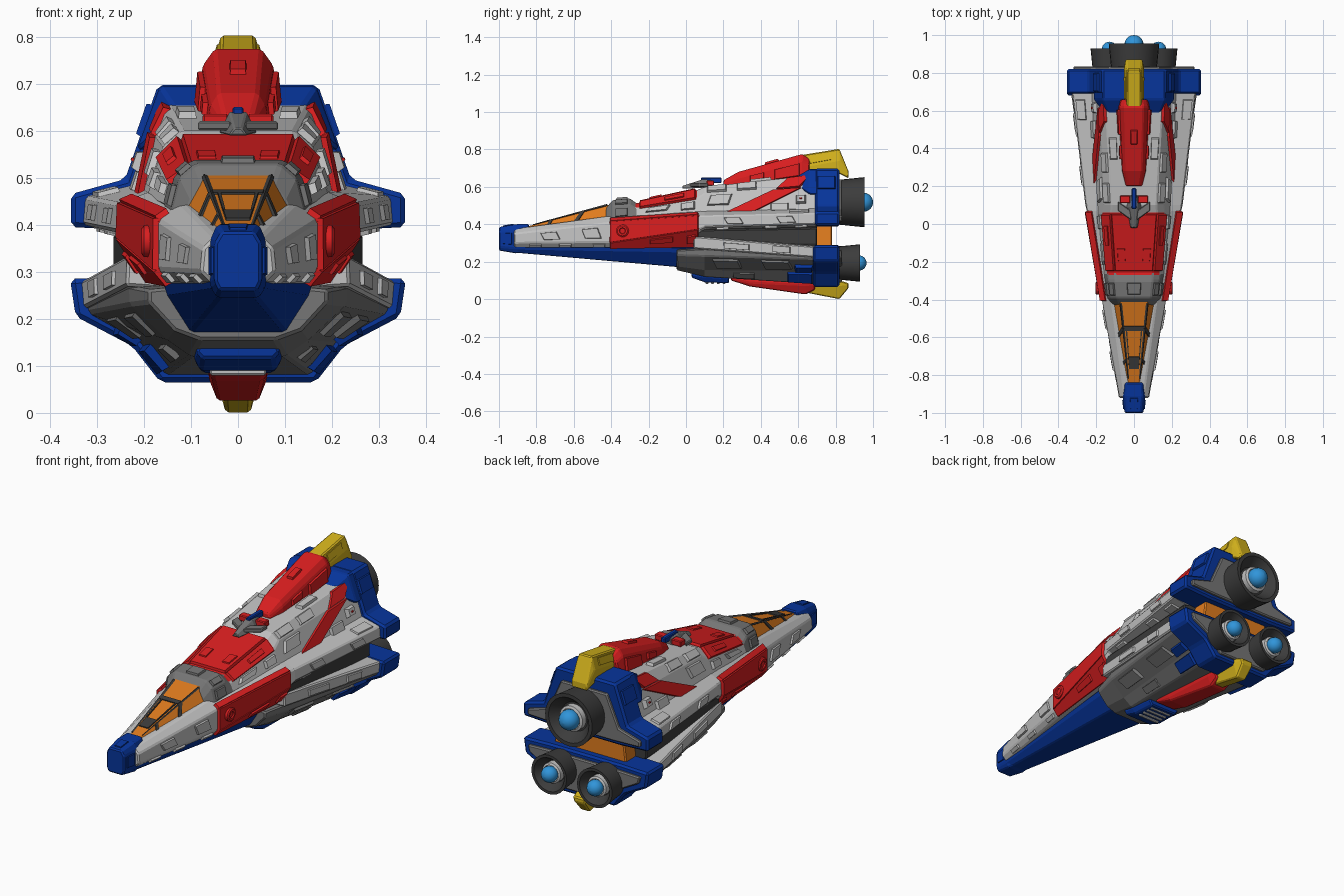
import bpy, bmesh, math
from mathutils import Vector

if "Cube" in bpy.data.objects:
    bpy.data.objects.remove(bpy.data.objects["Cube"])

COL = {"white": (.54, .54, .54), "grey": (.18, .18, .18), "charcoal": (.045, .045, .045),
       "red": (.69, .013, .014), "blue": (.002, .035, .33), "yellow": (.66, .45, .012),
       "orange": (.74, .2, .013), "glow_blue": (.03, .3, .7)}
ORDER = list(COL)
MATS = []
for n, c in COL.items():
    m = bpy.data.materials.new(n)
    m.diffuse_color = (*c, 1)
    m.use_nodes = True
    m.node_tree.nodes["Principled BSDF"].inputs["Base Color"].default_value = m.diffuse_color
    MATS.append(m)


def finish(name, bm, bevel=0.0, mirror=False):
    bmesh.ops.recalc_face_normals(bm, faces=bm.faces)
    me = bpy.data.meshes.new(name)
    bm.to_mesh(me)
    bm.free()
    for m in MATS:
        me.materials.append(m)
    ob = bpy.data.objects.new(name, me)
    bpy.context.collection.objects.link(ob)
    if mirror:
        ob.modifiers.new("mirror", "MIRROR")
    if bevel:
        b = ob.modifiers.new("bevel", "BEVEL")
        b.width, b.segments, b.limit_method, b.angle_limit = bevel, 1, "ANGLE", .4
    return ob


def loft(name, color, stations, bevel=.006):
    """Skin half sections (top to bottom) placed along y and mirrored over x."""
    st = [(y, [(0, p[0][1])] + list(p) + [(0, p[-1][1])]) for y, p in stations]
    pick = color if callable(color) else (lambda k, i: color)
    bm = bmesh.new()
    rings = []
    for y, h in st:
        full = h + [(-x, z) for x, z in h[-2:0:-1]]
        rings.append([bm.verts.new((x, y, z)) for x, z in full])
    n, half = len(rings[0]), len(st[0][1]) - 1
    for i in range(len(rings) - 1):
        for j in range(n):
            k = j if j < half else n - 1 - j
            f = bm.faces.new((rings[i][j], rings[i][(j + 1) % n], rings[i + 1][(j + 1) % n], rings[i + 1][j]))
            f.material_index = ORDER.index(pick(k, i))
    for r, i in ((rings[0], 0), (rings[-1], len(rings) - 2)):
        bm.faces.new(r).material_index = ORDER.index(pick(half - 1, i))
    finish(name, bm, bevel)
    return st


def on(st, k, y, v):
    """Point on side k of a loft at length y, fraction v along that side."""
    i = 0
    while i < len(st) - 2 and y > st[i + 1][0]:
        i += 1
    (ya, a), (yb, b) = st[i], st[i + 1]
    t = (y - ya) / (yb - ya)
    p, q = (Vector(a[j]).lerp(Vector(b[j]), t) for j in (k, k + 1))
    w = p + (q - p) * v
    mid = sum(z for _, z in a) / len(a) * (1 - t) + sum(z for _, z in b) / len(b) * t
    return Vector((w.x, y, w.y)), mid


def plates(name, color, st, rows, h=.01):
    """Raised panels; row = side, y0, y1, v0, v1, optional y skew at v1."""
    bm = bmesh.new()
    for k, y0, y1, v0, v1, *s in rows:
        s = s[0] if s else 0
        got = [on(st, k, y, v) for y, v in ((y0, v0), (y1, v0), (y1 + s, v1), (y0 + s, v1))]
        ps = [g[0] for g in got]
        c = sum(ps, Vector()) / 4
        nrm = (ps[2] - ps[0]).cross(ps[3] - ps[1]).normalized()
        if nrm.dot(c - Vector((0, c.y, got[0][1]))) < 0:
            nrm = -nrm
        lo = [bm.verts.new(p - nrm * .006) for p in ps]
        hi = [bm.verts.new(p + (c - p).normalized() * h * .6 + nrm * h) for p in ps]
        fs = [bm.faces.new(lo[::-1]), bm.faces.new(hi)]
        fs += [bm.faces.new((lo[i], lo[(i + 1) % 4], hi[(i + 1) % 4], hi[i])) for i in range(4)]
        for f in fs:
            f.material_index = ORDER.index(color)
    finish(name, bm, mirror=True)


def box(name, color, x0, x1, y0, y1, z0, z1, sweep=0):
    bm = bmesh.new()
    bmesh.ops.create_cube(bm, size=1)
    for v in bm.verts:
        a, b, c = (v.co + Vector((.5, .5, .5)))
        v.co = (x0 + a * (x1 - x0), y0 + b * (y1 - y0) + a * sweep, z0 + c * (z1 - z0))
    for f in bm.faces:
        f.material_index = ORDER.index(color)
    finish(name, bm, .004, mirror=True)


def lathe(name, color, x, z, prof, axis="y", n=28):
    """Spin a (radius, distance) profile round a y or x axis."""
    bm = bmesh.new()
    rings = []
    for r, d in prof:
        ring = []
        for i in range(n):
            a = 2 * math.pi * i / n
            u, w = r * math.cos(a), r * math.sin(a)
            ring.append(bm.verts.new((x + u, d, z + w) if axis == "y" else (d, x + u, z + w)))
        rings.append(ring)
    for a, b in zip(rings, rings[1:]):
        for i in range(n):
            bm.faces.new((a[i], a[(i + 1) % n], b[(i + 1) % n], b[i]))
    bm.faces.new(rings[0])
    bm.faces.new(rings[-1])
    bmesh.ops.recalc_face_normals(bm, faces=bm.faces)
    for f in bm.faces:
        f.material_index, f.smooth = ORDER.index(color), len(f.verts) == 4
    for e in bm.edges:
        e.smooth = e.calc_face_angle(0) < .6
    finish(name, bm, mirror=abs(x) > .01 or axis == "x")


# main wing-like hull, keel and nose
wing = loft("main_hull", "white", [
    (-.92, [(.05, .375), (.075, .35), (.08, .30), (.055, .275)]),
    (-.40, [(.12, .445), (.17, .41), (.17, .305), (.145, .275)]),
    (.07, [(.19, .47), (.247, .445), (.25, .375), (.19, .285)]),
    (.10, [(.19, .47), (.253, .445), (.258, .385), (.2, .36)]),
    (.70, [(.22, .485), (.325, .46), (.33, .40), (.22, .385)])])
loft("keel", "blue", [
    (-.93, [(.058, .285), (.055, .265), (.035, .25)]),
    (-.05, [(.16, .28), (.15, .25), (.1, .172)]), (.12, [(.16, .28), (.15, .25), (.1, .16)])])
nose = loft("nose_tip", "blue", [
    (-1.0, [(.035, .385), (.05, .36), (.05, .28), (.04, .26)]),
    (-.91, [(.045, .40), (.06, .365), (.06, .27), (.045, .245)]),
    (-.84, [(.042, .402), (.05, .38), (.05, .28), (.04, .25)])])
plates("nose_panels", "blue", nose, [(0, -.98, -.92, -.5, .5), (2, -.98, -.93, .1, .8)], .005)
plates("hull_side_red", "red", wing, [(2, -.41, .07, -.05, 1.03), (3, -.41, .07, -.03, 1.02),
                                      (1, -.41, .07, .55, 1.03)], .012)
plates("hull_red_panels", "red", wing, [(3, -.2, -.06, .15, .6), (3, .0, .06, .2, .8)], .02)
plates("hull_panels", "white", wing,
       [(2, y, y + .09, .2, .8, .02) for y in (-.78, -.56, .2, .48)]
       + [(3, y, y + .07, .2, .8) for y in (-.84, -.68, -.5, .16, .42, .58)]
       + [(1, .55, .66, .4, .9)], .009)
lathe("side_disc", "red", -.34, .365, [(.034, .15), (.034, .2), (.027, .205), (.017, .205), (.014, .199)], "x", 16)

# cockpit canopy with dark frame
can = loft("canopy", "orange", [
    (-.86, [(.024, .385), (.038, .37), (.04, .35)]),
    (-.41, [(.072, .505), (.112, .435), (.115, .41)])], .003)
plates("canopy_frame", "charcoal", can, [
    (0, -.565, -.54, -1, 1), (1, -.565, -.54, 0, 1, -.04), (1, -.82, -.42, -.06, .06), (1, -.84, -.42, .94, 1.05),
    (0, -.77, -.70, -.8, .8), (1, -.73, -.71, 0, 1, -.02), (0, -.70, -.55, .65, .78)], .005)

# upper deck: grey collar, red deck, white rear
sup = loft("upper_deck", lambda k, i: "grey" if i < 3 else "red" if i == 3 and k < 2 else "white", [
    (-.43, [(.075, .485), (.10, .45), (.12, .41)]), (-.39, [(.09, .53), (.125, .50), (.145, .42)]),
    (-.30, [(.098, .538), (.135, .505), (.155, .43)]), (-.265, [(.10, .512), (.14, .485), (.16, .44)]),
    (.06, [(.122, .583), (.165, .54), (.195, .455)]), (.10, [(.12, .60), (.16, .565), (.197, .455)]),
    (.70, [(.155, .665), (.185, .60), (.23, .465)])])
plates("red_deck_plate", "red", sup, [(0, -.25, .055, -1, 1), (1, -.25, .055, 0, 1.1)], .012)
plates("red_deck_panels", "red", sup, [(0, -.2, -.12, .4, .85), (1, -.12, .0, .3, .8)], .018)
plates("collar_panels", "grey", sup, [(0, -.375, -.31, -.4, .4), (1, -.38, -.31, .2, .9), (2, -.38, -.31, .2, .8)])
plates("deck_panels", "white", sup,
       [(0, .34, .46, .65, .95), (1, .11, .22, .1, .9), (1, .27, .38, .1, .9), (2, -.2, -.08, .2, .6, -.02),
        (2, -.03, .05, .2, .7), (2, .13, .25, .1, .6, -.02), (2, .45, .55, .6, .95)], .014)
plates("deck_red_stripe", "red", sup, [(2, .47, .62, 0, 1, -.27), (1, .54, .67, 0, 1, -.06)], .012)
plates("side_light_frame", "white", sup, [(2, .585, .645, .3, .66)], .02)
plates("side_light", "red", sup, [(2, .598, .632, .4, .56)], .026)

# small ornament on the deck
loft("ornament_body", "grey", [(-.02, [(.008, .605), (.02, .59)]), (.09, [(.018, .64), (.04, .595)]),
                               (.15, [(.012, .635), (.03, .60)])], .003)
box("ornament_wing", "grey", .015, .085, .02, .07, .60, .62, .05)
box("ornament_red_bar", "red", .02, .075, .11, .15, .605, .635)
box("ornament_blue_fin", "blue", 0, .012, .08, .19, .62, .65)

# dorsal spine and tails
spine = loft("dorsal_spine", "red", [
    (.20, [(.03, .635), (.042, .62), (.045, .58)]), (.28, [(.042, .68), (.06, .65), (.065, .60)]),
    (.62, [(.05, .775), (.075, .74), (.085, .64)]), (.66, [(.045, .75), (.065, .72), (.08, .64)])])
plates("spine_panels", "red", spine, [(0, .42, .50, -.4, .4), (2, .34, .42, .1, .6), (2, .47, .61, .1, .8)], .011)
loft("belly_fin", "red", [
    (.24, [(.06, .13), (.064, .11), (.055, .10)]), (.34, [(.06, .13), (.065, .088), (.053, .068)]),
    (.64, [(.06, .12), (.063, .075), (.043, .025)]), (.69, [(.06, .12), (.06, .08), (.045, .05)])])
tail = loft("top_tail", "yellow", [(.605, [(.038, .768), (.05, .70), (.05, .66)]),
                                   (.82, [(.036, .803), (.054, .74), (.054, .67)]),
                                   (.87, [(.04, .68), (.046, .665), (.044, .645)])])
plates("top_tail_panel", "yellow", tail, [(1, .66, .78, .2, .8)], .005)
loft("bottom_tail", "yellow", [(.64, [(.045, .10), (.045, .08), (.028, .035)]),
                               (.82, [(.045, .10), (.045, .07), (.026, 0)]),
                               (.87, [(.035, .085), (.035, .075), (.03, .06)])])

# lower hull with pale upper strip, gap block and orange spacer
low = loft("lower_hull", "grey", [
    (-.05, [(.13, .268), (.19, .262), (.19, .235), (.135, .175), (.08, .155)]),
    (.10, [(.15, .275), (.232, .27), (.23, .23), (.15, .155), (.10, .12)]),
    (.70, [(.2, .27), (.325, .26), (.32, .212), (.21, .15), (.155, .08)])])
strip = loft("lower_pale_strip", "white", [
    (.04, [(.17, .34), (.235, .335), (.238, .27), (.17, .265)]),
    (.70, [(.2, .287), (.335, .28), (.33, .222), (.2, .215)])])
plates("strip_panels", "white", strip, [(2, .2, .34, .3, .8), (2, .46, .56, .2, .8)], .008)
plates("lower_hull_panels", "grey", low,
       [(3, .14, .28, .2, .8, .02), (3, .4, .55, .2, .8, .02), (4, .25, .37, .2, .8), (5, .4, .53, .65, .95)])
plates("lower_blue_tabs", "blue", low, [(4, .54, .68, .1, .9), (3, .58, .68, .5, .95)], .016)
loft("gap_block", "charcoal", [(.06, [(.2, .38), (.235, .37), (.235, .30), (.2, .27)]),
                               (.70, [(.22, .395), (.265, .38), (.265, .29), (.22, .275)])])
loft("orange_spacer", "orange", [(.69, [(.19, .40), (.205, .28)]), (.78, [(.19, .40), (.205, .28)])])

# blue intake under the belly with pale slats
loft("belly_intake", "blue", [(.03, [(.08, .15), (.09, .13), (.075, .115)]), (.10, [(.085, .15), (.095, .12), (.08, .09)]),
                              (.23, [(.085, .14), (.092, .11), (.075, .085)])])
for i in range(4):
    box("intake_slat", "white", 0, .06, .105 + i * .03, .12 + i * .03, .08, .095)

# blue rear frames with grey back panels
trim = loft("upper_rear_frame", "blue", [
    (y, [(.17, .697), (.24, .497), (.355, .465), (.355, .395), (.2, .387)]) for y in (.69, .82)], .01)
plates("upper_frame_panels", "blue", trim, [(1, .70, .8, .2, .55)], .01)
loft("rear_crest", "blue", [(.585, [(.135, .65), (.16, .61)]), (.66, [(.166, .695), (.215, .56)]),
                            (.72, [(.166, .695), (.215, .56)])])
loft("lower_rear_frame", "blue", [
    (y, [(.2, .29), (.357, .285), (.345, .205), (.225, .142), (.165, .065)]) for y in (.68, .82)], .01)
loft("upper_back_panel", "grey", [(y, [(.13, .64), (.2, .48), (.32, .445), (.32, .415), (.17, .41)]) for y in (.8, .835)])
loft("lower_back_panel", "grey", [(y, [(.18, .265), (.32, .26), (.31, .225), (.2, .165), (.14, .09)]) for y in (.8, .835)])

# engines: bell, inner ring, glowing ball
for tag, x, z, r, y1, b in (("upper", 0, .518, .134, .955, .05), ("lower", .13, .193, .1, .93, .04)):
    lathe(tag + "_engine_bell", "charcoal", x, z, [(r * .88, .80), (r * .92, .85), (r, y1), (r * .86, y1), (r * .55, y1 - .05)])
    lathe(tag + "_engine_ring", "white", x, z, [(b * 1.3, y1 - .06), (b * 1.3, y1 - .02), (b * 1.05, y1 - .015), (b * 1.05, y1 - .04)])
    lathe(tag + "_engine_glow", "glow_blue", x, z, [
        (b * math.cos(a) + .0004, y1 - .005 + b * math.sin(a)) for a in [math.pi / 2 * i / 6 for i in range(-2, 7)]], n=20)
